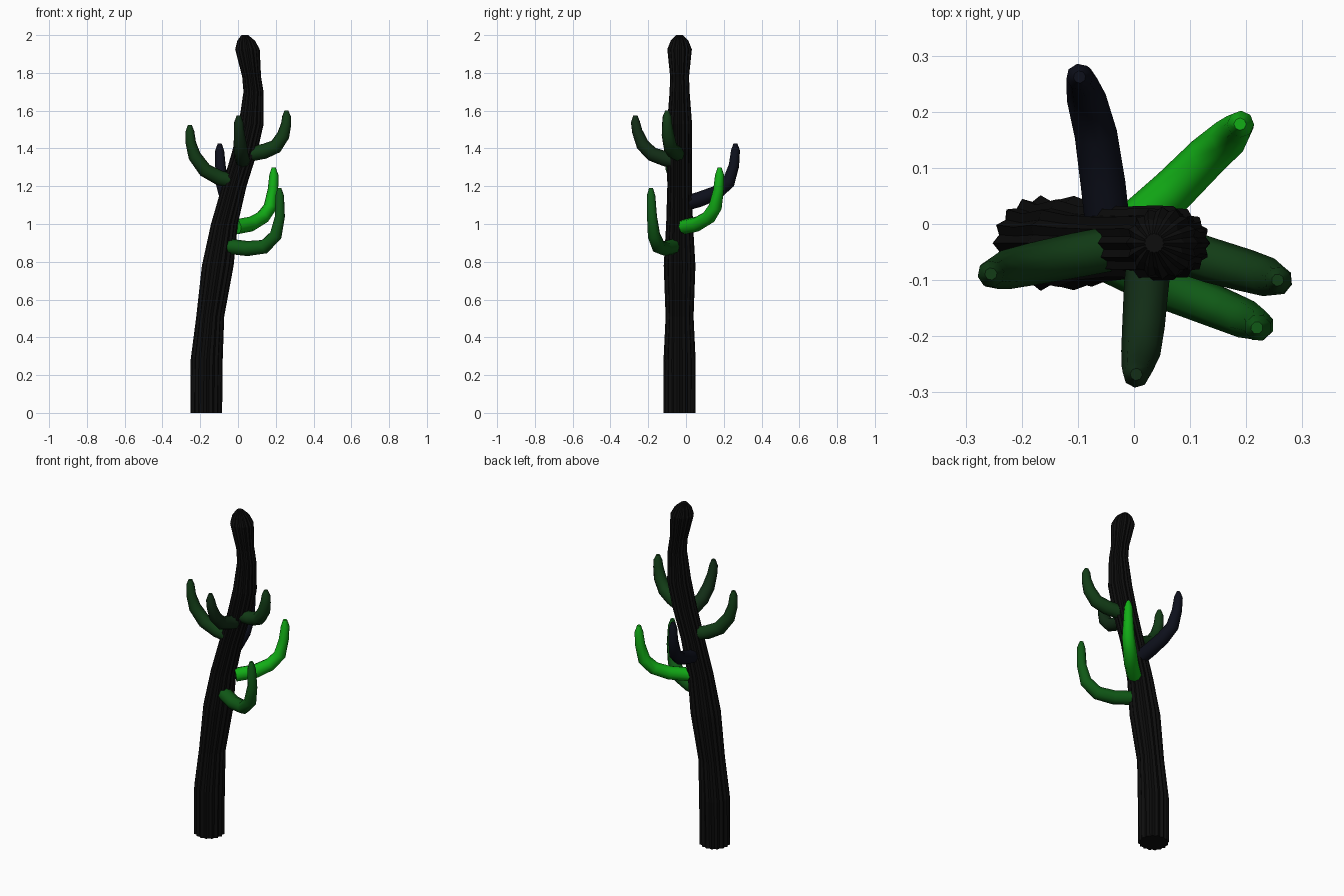
import bpy, bmesh, math
from mathutils import Vector


def sweep(name, pts, radii, sides, color, groove=1.0, level=False):
    """Skin rings along a path; groove < 1 pulls in every other vertex to form ribs."""
    pts = [Vector(p) for p in pts]
    bm = bmesh.new()
    rings = []
    for i, (p, r) in enumerate(zip(pts, radii)):
        a, b = pts[max(i - 1, 0)], pts[min(i + 1, len(pts) - 1)]
        if level:
            u, v = Vector((1, 0, 0)), Vector((0, 1, 0))
        else:
            t = (b - a).normalized()
            out = pts[-1] - pts[0]
            v = Vector((-out.y, out.x, 0)).normalized()   # arm's sideways axis
            u = v.cross(t).normalized()
        ring = []
        for k in range(sides):
            ang = 2 * math.pi * k / sides
            s = r * (groove if k % 2 else 1.0)
            ring.append(bm.verts.new(p + s * (math.cos(ang) * u + math.sin(ang) * v)))
        rings.append(ring)
    for lo, hi in zip(rings, rings[1:]):
        for k in range(sides):
            n = (k + 1) % sides
            bm.faces.new((lo[k], lo[n], hi[n], hi[k]))
    bm.faces.new(rings[0][::-1])
    bm.faces.new(rings[-1])
    bmesh.ops.recalc_face_normals(bm, faces=bm.faces[:])
    mesh = bpy.data.meshes.new(name)
    bm.to_mesh(mesh)
    bm.free()
    obj = bpy.data.objects.new(name, mesh)
    bpy.context.collection.objects.link(obj)
    mat = bpy.data.materials.new(name + "_color")
    mat.diffuse_color = (*color, 1)
    mesh.materials.append(mat)
    return obj


# Ribbed leaning trunk: x centre, height, radius
trunk = [(-0.168, 0, 0.084), (-0.166, 0.28, 0.085), (-0.147, 0.51, 0.074),
         (-0.107, 0.78, 0.084), (-0.072, 1.0, 0.071), (-0.02, 1.2, 0.065),
         (0.035, 1.38, 0.067), (0.07, 1.53, 0.066), (0.082, 1.7, 0.053),
         (0.072, 1.78, 0.05), (0.05, 1.925, 0.065), (0.043, 1.97, 0.047),
         (0.036, 2.0, 0.018)]
sweep("trunk", [(x, -0.034, z) for x, z, r in trunk], [r for x, z, r in trunk],
      32, (0.004, 0.004, 0.004), groove=0.88, level=True)

# Upturned arms: path points from the trunk outwards, then colour
arms = {
    "arm_back_right": ([(-0.01, -0.01, 0.985), (0.07, 0.06, 1.0), (0.13, 0.12, 1.035),
                        (0.17, 0.155, 1.09), (0.185, 0.172, 1.18), (0.19, 0.178, 1.26),
                        (0.189, 0.178, 1.298)], (0.006, 0.42, 0.008)),
    "arm_low_front": ([(-0.075, -0.05, 0.885), (0.05, -0.11, 0.87), (0.14, -0.145, 0.88),
                       (0.2, -0.17, 0.94), (0.222, -0.18, 1.04), (0.221, -0.185, 1.15),
                       (0.219, -0.185, 1.19)], (0.005, 0.1, 0.008)),
    "arm_left": ([(-0.02, -0.04, 1.225), (-0.1, -0.055, 1.245), (-0.175, -0.07, 1.285),
                  (-0.23, -0.082, 1.36), (-0.25, -0.088, 1.43), (-0.255, -0.089, 1.49),
                  (-0.255, -0.089, 1.523)], (0.006, 0.045, 0.008)),
    "arm_high_right": ([(0.06, -0.04, 1.37), (0.14, -0.066, 1.385), (0.2, -0.083, 1.41),
                        (0.24, -0.095, 1.47), (0.255, -0.1, 1.53), (0.257, -0.1, 1.57),
                        (0.256, -0.1, 1.6)], (0.006, 0.045, 0.008)),
    "arm_front": ([(0.03, -0.035, 1.33), (0.022, -0.11, 1.345), (0.017, -0.18, 1.37),
                   (0.012, -0.23, 1.42), (0.006, -0.258, 1.49), (0.004, -0.268, 1.54),
                   (0.004, -0.268, 1.575)], (0.006, 0.026, 0.008)),
    "arm_back": ([(-0.045, -0.02, 1.105), (-0.055, 0.07, 1.13), (-0.068, 0.16, 1.165),
                  (-0.085, 0.225, 1.22), (-0.093, 0.254, 1.31), (-0.097, 0.262, 1.39),
                  (-0.097, 0.262, 1.425)], (0.004, 0.005, 0.011)),
}
sizes = [0.04, 0.04, 0.038, 0.035, 0.028, 0.024, 0.011]
for name, (path, color) in arms.items():
    obj = sweep(name, path, sizes, 8, color)
    bpy.ops.object.select_all(action='DESELECT')
    obj.select_set(True)
    bpy.context.view_layer.objects.active = obj
    bpy.ops.object.shade_smooth_by_angle(angle=math.radians(50))
